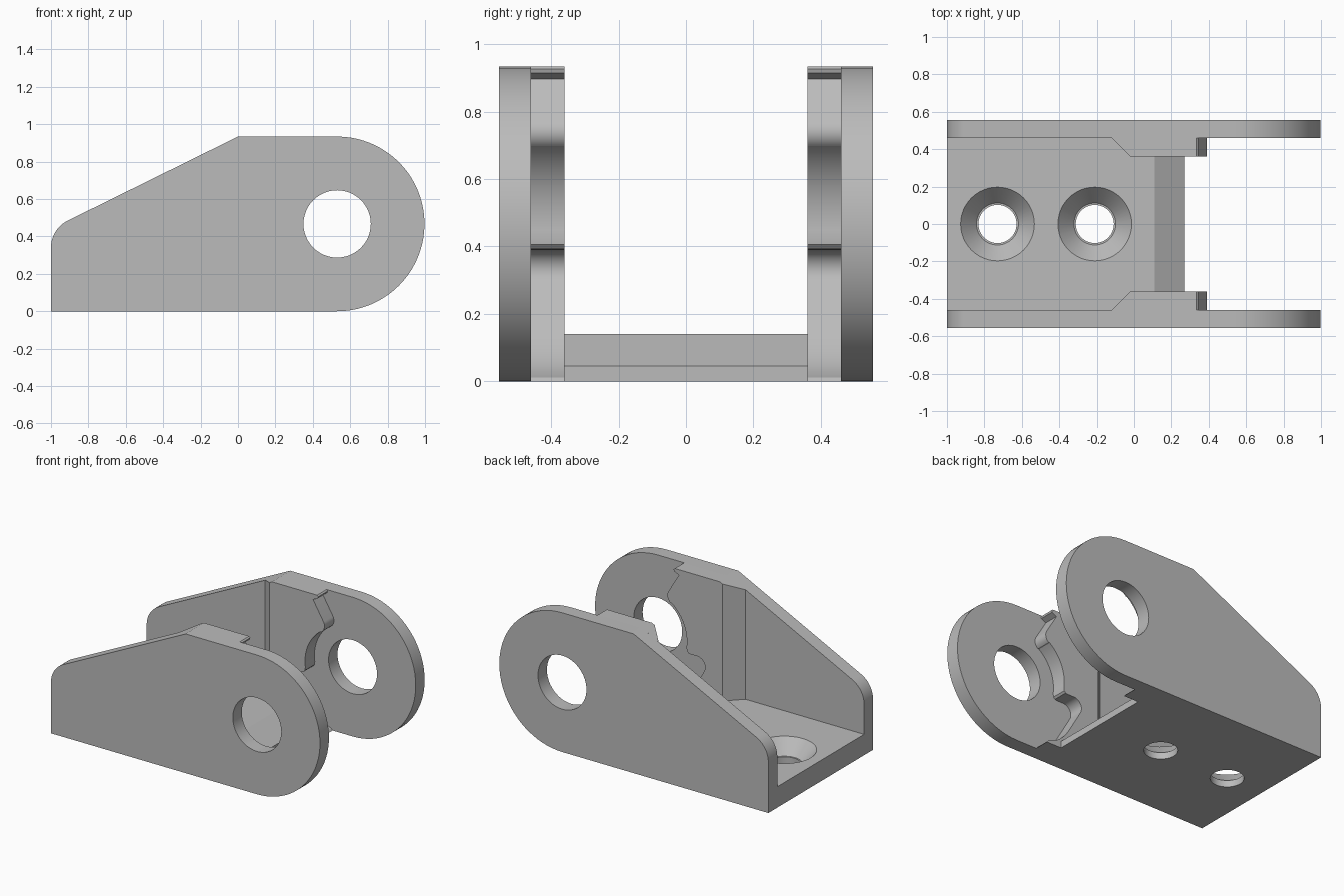
import bpy, bmesh
from math import radians, cos, sin

cube = bpy.data.objects.get("Cube")
if cube:
    bpy.data.objects.remove(cube, do_unlink=True)

grey = bpy.data.materials.new("plain grey")
grey.use_nodes = True
COLOR = (0.5, 0.5, 0.5, 1)
grey.diffuse_color = COLOR
grey.node_tree.nodes["Principled BSDF"].inputs["Base Color"].default_value = COLOR

HOLE = (0.53, 0.467)      # pivot centre in x, z
OUT, MID, IN = 0.555, 0.46, 0.36   # y of outer face, plate inside, pad inside


def arc(cx, cz, r, a0, a1, n):
    angles = [radians(a0 + (a1 - a0) * i / n) for i in range(n + 1)]
    return [(cx + r * cos(a), cz + r * sin(a)) for a in angles]


def make_object(name, bm):
    bmesh.ops.recalc_face_normals(bm, faces=bm.faces)
    mesh = bpy.data.meshes.new(name)
    bm.to_mesh(mesh)
    bm.free()
    mesh.materials.append(grey)
    obj = bpy.data.objects.new(name, mesh)
    bpy.context.collection.objects.link(obj)
    return obj


def bridge(bm, rings):
    """Join matching rings of points into a closed solid."""
    loops = [[bm.verts.new(p) for p in ring] for ring in rings]
    for a, b in zip(loops, loops[1:]):
        for i in range(len(a)):
            j = (i + 1) % len(a)
            bm.faces.new((a[i], a[j], b[j], b[i]))
    bm.faces.new(loops[0])
    bm.faces.new(loops[-1])


def prism(name, profile, y0, y1, inner=None):
    """Extrude an x-z profile along y; inner may replace the y0 profile."""
    bm = bmesh.new()
    bridge(bm, [[(x, y0, z) for x, z in inner or profile],
                [(x, y1, z) for x, z in profile]])
    return make_object(name, bm)


def cut(obj, cutter):
    mod = obj.modifiers.new("cut", "BOOLEAN")
    mod.operation, mod.solver, mod.object = "DIFFERENCE", "EXACT", cutter
    bpy.context.view_layer.objects.active = obj
    bpy.ops.object.modifier_apply(modifier=mod.name)
    bpy.data.objects.remove(cutter, do_unlink=True)


def smooth(obj):
    bpy.ops.object.select_all(action="DESELECT")
    obj.select_set(True)
    bpy.context.view_layer.objects.active = obj
    bpy.ops.object.shade_smooth_by_angle(angle=radians(25))


# Side plate outline: rounded pivot end, sloped top, filleted rear corner
plate_profile = ([(-1, 0)] + arc(*HOLE, HOLE[1], -90, 90, 40) + [(0, 0.934)]
                 + arc(-0.84, 0.341, 0.16, 116.3, 180, 10))

# Inner pad outline: lobed edge that clears the pivot
pad_profile = ([(-0.12, 0), (-0.12, 0.875), (0, 0.934), (0.335, 0.934),
                (0.344, 0.926), (0.34, 0.914), (0.305, 0.897)]
               + arc(0.335, 0.74, 0.055, 30, -53, 8)
               + arc(*HOLE, 0.285, 127, 188, 14)
               + [(0.245, 0.405), (0.234, 0.393), (0.218, 0.39)]
               + arc(0.17, 0.33, 0.06, 90, 210, 10)
               + [(0.2, 0.157), (0.222, 0.121), (0.25, 0.086), (0.285, 0.054),
                  (0.325, 0.029), (0.37, 0.012), (0.38, 0)])
# The rear edge is bevelled towards the inside
pad_inner = [(-0.02, 0), (-0.02, 0.924)] + pad_profile[2:]

for side, s in (("front", -1), ("back", 1)):
    plate = prism(side + "_side_plate", plate_profile, s * MID, s * OUT)
    cut(plate, prism("pivot_cutter", arc(*HOLE, 0.18, 0, 352.5, 47), s * 0.3, s * 0.7))
    smooth(plate)
    smooth(prism(side + "_inner_pad", pad_profile, s * IN, s * MID, pad_inner))

# Base floor with a sloped leading edge
base = prism("base_floor", [(-1, 0), (0.27, 0), (0.27, 0.045), (0.11, 0.14), (-1, 0.14)],
             -MID, MID)

# Countersunk screw holes
for x in (-0.73, -0.21):
    bm = bmesh.new()
    rings = [(0.102, -0.05), (0.102, 0.045), (0.112, 0.045), (0.197, 0.14), (0.197, 0.2)]
    bridge(bm, [[(px, py, z) for px, py in arc(x, 0, r, 0, 352.5, 47)] for r, z in rings])
    cut(base, make_object("screw_cutter", bm))
smooth(base)
